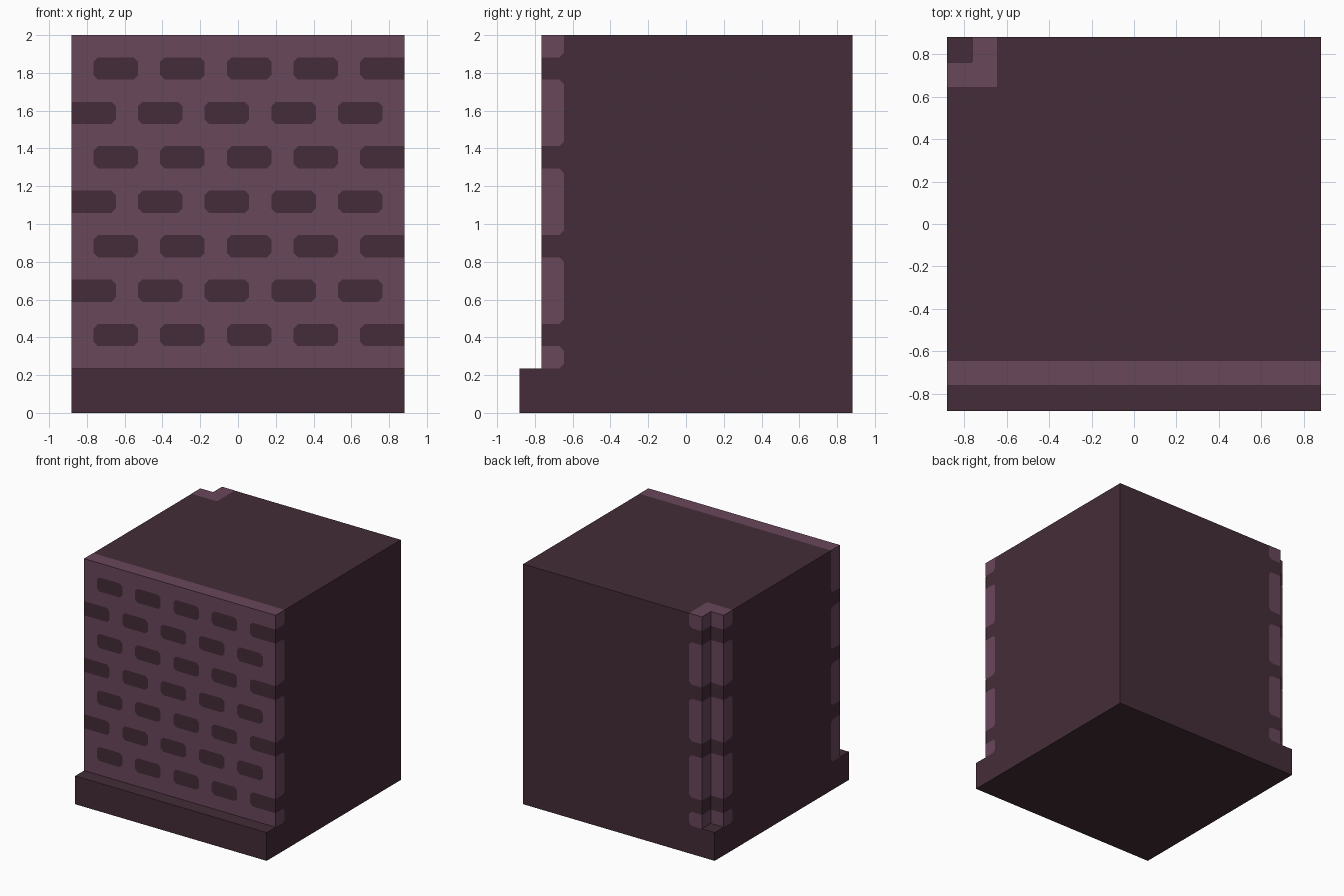
import bpy, bmesh
from mathutils import Vector as V

if "Cube" in bpy.data.objects:
    bpy.data.objects.remove(bpy.data.objects["Cube"])

U = 2 / 17          # one brick unit
H = 7.5             # half width in units
I = 6.5             # recessed face / notch position
S = 5.5             # inner limit of the mortar strips
LEDGE, TOP = 2, 17  # plinth height and total height
C = 0.2             # corner cut of the bricks
EPS = 0.012         # lift of painted patches, in units


def material(name, rgb):
    m = bpy.data.materials.new(name)
    m.diffuse_color = (*rgb, 1)
    m.use_nodes = True
    m.node_tree.nodes["Principled BSDF"].inputs["Base Color"].default_value = m.diffuse_color
    return m


dark = material("dark plum brick", (0.0580, 0.0255, 0.0395))
light = material("light mauve mortar", (0.141, 0.063, 0.105))


def finish(name, bm, mats):
    me = bpy.data.meshes.new(name)
    bm.to_mesh(me)
    bm.free()
    for m in mats:
        me.materials.append(m)
    bpy.context.collection.objects.link(bpy.data.objects.new(name, me))


def face(bm, pts, mat=0):
    f = bm.faces.new([bm.verts.new(V(p) * U) for p in pts])
    f.material_index = mat


def walls(bm, loop, z0, z1, light_edges=()):
    for i, (x, y) in enumerate(loop):
        x2, y2 = loop[(i + 1) % len(loop)]
        face(bm, [(x, y, z0), (x2, y2, z0), (x2, y2, z1), (x, y, z1)], int(i in light_edges))


# Main block: plinth, front ledge, notched back-left corner
bm = bmesh.new()
plinth = [(-H, -H), (H, -H), (H, -I), (H, H), (-I, H), (-H, H), (-H, I), (-H, -I)]
body = [(-H, -I), (H, -I), (H, H), (-I, H), (-I, I), (-H, I)]
walls(bm, plinth, 0, LEDGE)
walls(bm, body, LEDGE, TOP, light_edges=(0, 3, 4))
face(bm, [(x, y, 0) for x, y in reversed(plinth)])
face(bm, [(x, y, TOP) for x, y in body])
face(bm, [(-H, -H, LEDGE), (H, -H, LEDGE), (H, -I, LEDGE), (-H, -I, LEDGE)])
face(bm, [(-H, I, LEDGE), (-I, I, LEDGE), (-I, H, LEDGE), (-H, H, LEDGE)])
bmesh.ops.remove_doubles(bm, verts=bm.verts, dist=1e-4)
finish("wall_block", bm, [dark, light])


# Painted patch on a plane; cut lists the bevelled corners (bl, br, tr, tl)
def patch(bm, plane, a0, a1, b0, b1, cut=(0, 0, 0, 0)):
    o, A, B = (V(v) for v in plane)
    o = o + A.cross(B) * EPS
    corners = [(a0, b0), (a1, b0), (a1, b1), (a0, b1)]
    pts = []
    for i, c in enumerate(corners):
        c = V(c)
        if cut[i]:
            for n in (corners[i - 1], corners[(i + 1) % 4]):
                pts.append(c + (V(n) - c).normalized() * C)
        else:
            pts.append(c)
    face(bm, [o + A * p.x + B * p.y for p in pts])


UP = (0, 0, 1)
FRONT = ((0, -I, 0), (1, 0, 0), UP)
RIGHT = ((H, 0, 0), (0, 1, 0), UP)
LEFT = ((-H, 0, 0), (0, -1, 0), UP)
BACK = ((0, H, 0), (-1, 0, 0), UP)
NOTCH_X = ((-I, 0, 0), (0, -1, 0), UP)
NOTCH_Y = ((0, I, 0), (-1, 0, 0), UP)
ROOF = ((0, 0, TOP), (1, 0, 0), (0, 1, 0))

# Front bricks in running bond
bm = bmesh.new()
for row in range(7):
    z = 3 + 2 * row
    for k in range(5):
        x = (-I if row % 2 == 0 else -H) + 3 * k
        l, r = int(x > -H), int(x + 2 < H)
        patch(bm, FRONT, x, x + 2, z, z + 1, (l, r, r, l))
finish("front_bricks", bm, [dark])

# Brick ends inside the corner notch
bm = bmesh.new()
for z in (3, 7, 11, 15):
    patch(bm, NOTCH_X, -H, -I, z, z + 1)
    patch(bm, NOTCH_Y, I, H, z, z + 1)
finish("notch_bricks", bm, [dark])

# Mortar returns on the sides, and strips on top
bm = bmesh.new()
for plane, a, inner_right, rows in (
        (RIGHT, -I, 1, (3, 7, 11, 15)),
        (LEFT, S, 0, (5, 9, 13)),
        (LEFT, -I, 1, (3, 7, 11, 15)),
        (BACK, S, 0, (3, 7, 11, 15))):
    starts = [LEDGE] + [z + 1 for z in rows]
    for z0, z1 in zip(starts, list(rows) + [TOP]):
        t = int(z1 < TOP)
        cut = (0, 1, t, 0) if inner_right else (1, 0, 0, t)
        patch(bm, plane, a, a + 1, z0, z1, cut)
patch(bm, ROOF, -H, H, -I, -S)
patch(bm, ROOF, -H, -S, S, I)
patch(bm, ROOF, -I, -S, I, H)
finish("mortar_edges", bm, [light])
